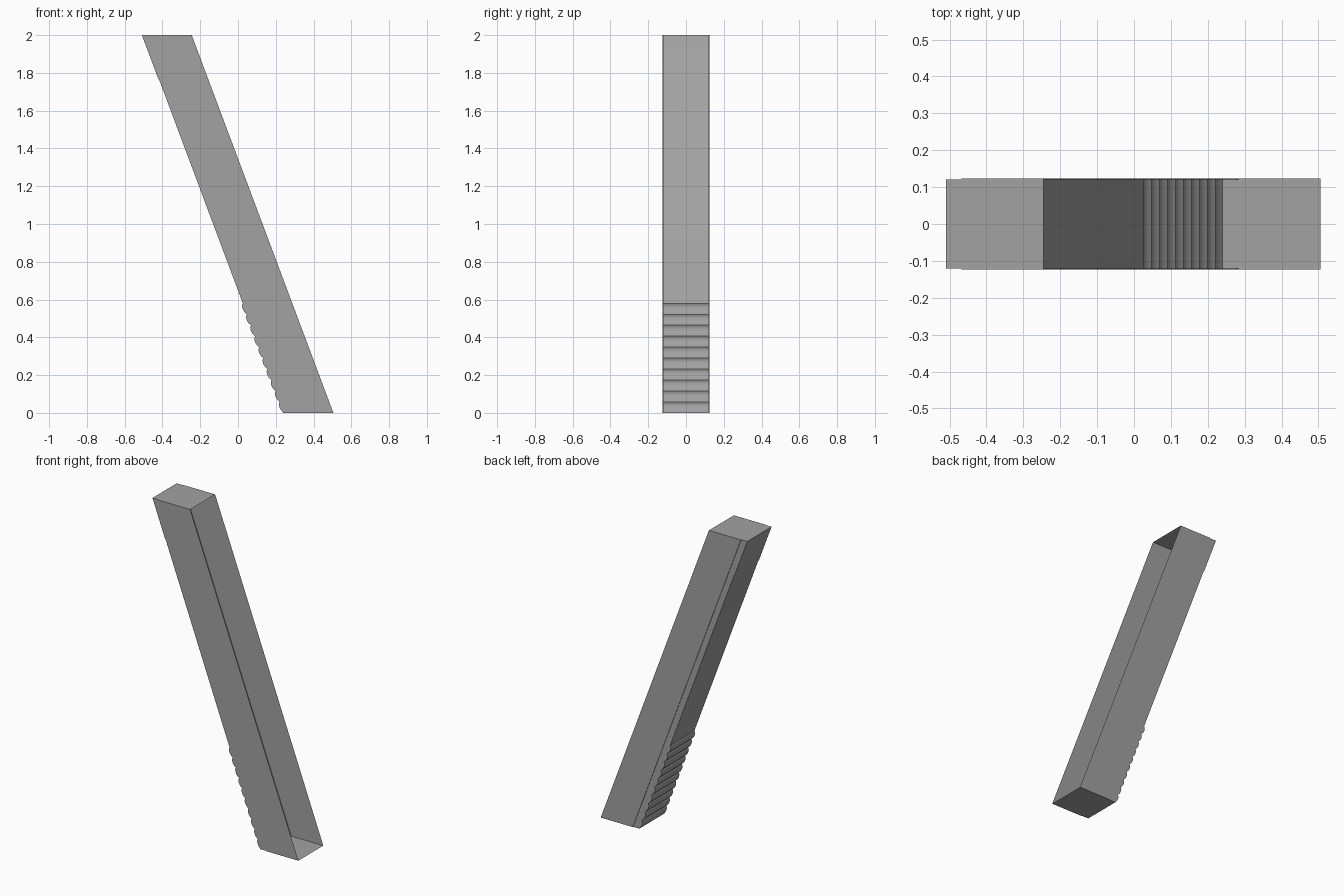
import bpy, bmesh, math

cube = bpy.data.objects.get("Cube")
if cube:
    bpy.data.objects.remove(cube)

HEIGHT, LEAN = 2.0, 0.375
BODY_Y, SPINE_Y = 0.1235, 0.12      # half widths of the body and its narrower spine
SEAM, OPEN, SPINE = 0.283, 0.505, 0.243   # x at the foot of each sloping line
GRIPS, GRIP_TOP, GRIP_DEPTH = 10, 0.58, 0.012
STEP_Z, STEP = 1.77, 0.003

steel = bpy.data.materials.new("grey steel")
steel.use_nodes = True
colour = (0.36, 0.36, 0.36, 1)
steel.diffuse_color = colour
steel.node_tree.nodes["Principled BSDF"].inputs["Base Color"].default_value = colour


def slope(foot, z):
    return foot - LEAN * z


def make(name, faces):
    """Build a sheet object from lists of corner points."""
    bm = bmesh.new()
    for corners in faces:
        bm.faces.new([bm.verts.new(c) for c in corners])
    bmesh.ops.remove_doubles(bm, verts=bm.verts, dist=0.0001)
    mesh = bpy.data.meshes.new(name)
    bm.to_mesh(mesh)
    bm.free()
    mesh.materials.append(steel)
    obj = bpy.data.objects.new(name, mesh)
    bpy.context.collection.objects.link(obj)
    return obj


def side_pair(profile, y):
    """Matching front and back walls from an x-z outline, counterclockwise from the front."""
    front = [(x, -y, z) for x, z in profile]
    back = [(x, y, z) for x, z in reversed(profile)]
    return [front, back]


def strip(profile, y0, y1):
    """Sweep an x-z line, listed top to bottom, across the width."""
    return [[(a[0], y1, a[1]), (b[0], y1, b[1]), (b[0], y0, b[1]), (a[0], y0, a[1])]
            for a, b in zip(profile, profile[1:])]


# Spine outline: plain upper part, small step, then rounded grip ridges
outline = [(slope(SPINE - 0.002, HEIGHT), HEIGHT),
           (slope(SPINE - 0.002, STEP_Z), STEP_Z),
           (slope(SPINE - 0.002 + STEP, STEP_Z - 0.008), STEP_Z - 0.008)]
steps = 6
for i in range(GRIPS):
    for j in range(steps):
        t = j / steps
        z = GRIP_TOP * (1 - (i + t) / GRIPS)
        bulge = GRIP_DEPTH * math.sin(math.pi * t) ** 0.6
        outline.append((slope(SPINE, z) - bulge, z))
outline.append((SPINE - 0.003, 0))

seam = [(slope(SEAM, HEIGHT), HEIGHT), (SEAM, 0)]
edge = [(slope(OPEN, HEIGHT), HEIGHT), (OPEN, 0)]

# Body side walls and the narrow shoulder where they meet the spine
body = side_pair([seam[0], seam[1], edge[1], edge[0]], BODY_Y)
body += strip(seam, -BODY_Y, -SPINE_Y) + strip(seam, SPINE_Y, BODY_Y)
make("body_walls", body)

# Spine cheeks and the ridged spine wall
make("spine_cheeks", side_pair(outline + [seam[1], seam[0]], SPINE_Y))
spine = make("ridged_spine", strip(outline, -SPINE_Y, SPINE_Y))

# End plates; the sloping face opposite the spine stays open
for name, spine_pt, k in (("top_plate", outline[0], 0), ("bottom_plate", outline[-1], 1)):
    faces = []
    for a, b, y in ((spine_pt, seam[k], SPINE_Y), (seam[k], edge[k], BODY_Y)):
        quad = [(a[0], -y, a[1]), (b[0], -y, b[1]), (b[0], y, b[1]), (a[0], y, a[1])]
        faces.append(quad if k == 0 else quad[::-1])
    make(name, faces)

# Soft shading along the ridges only
bpy.context.view_layer.objects.active = spine
spine.select_set(True)
bpy.ops.object.shade_smooth_by_angle(angle=math.radians(40))
